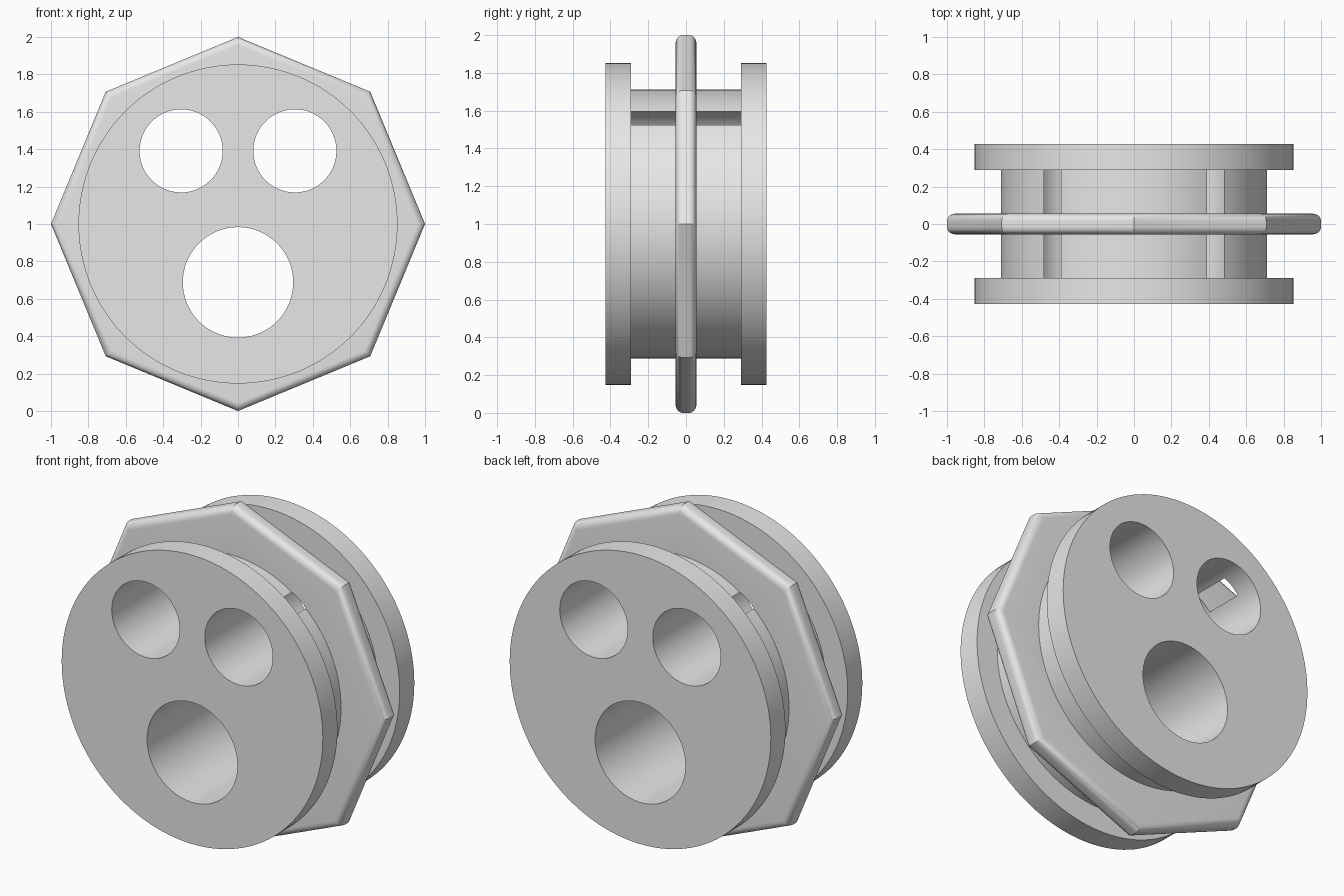
import bpy, bmesh
from math import radians
from mathutils import Matrix

cube = bpy.data.objects.get("Cube")
if cube:
    bpy.data.objects.remove(cube, do_unlink=True)

grey = bpy.data.materials.new("plain_grey")
grey.use_nodes = True
grey.diffuse_color = (0.8, 0.8, 0.8, 1)
grey.node_tree.nodes["Principled BSDF"].inputs["Base Color"].default_value = (0.8, 0.8, 0.8, 1)


def disc(name, radius, depth, x=0, y=0, z=1, sides=128, bevel=0):
    """Solid disc or prism with its axis along y and an optional rounded rim."""
    bm = bmesh.new()
    bmesh.ops.create_cone(bm, cap_ends=True, segments=sides, radius1=radius,
                          radius2=radius, depth=depth,
                          matrix=Matrix.Rotation(radians(90), 4, 'X'))
    if bevel:
        rim = [e for e in bm.edges if abs(e.verts[0].co.y - e.verts[1].co.y) < 1e-4]
        bmesh.ops.bevel(bm, geom=rim, offset=bevel, segments=8, profile=0.5,
                        affect='EDGES')
    bmesh.ops.translate(bm, verts=bm.verts, vec=(x, y, z))
    bmesh.ops.recalc_face_normals(bm, faces=bm.faces)
    mesh = bpy.data.meshes.new(name)
    bm.to_mesh(mesh)
    bm.free()
    mesh.materials.append(grey)
    ob = bpy.data.objects.new(name, mesh)
    bpy.context.collection.objects.link(ob)
    return ob


def combine(target, tool, operation):
    """Boolean the tool into the target, then discard the tool."""
    mod = target.modifiers.new(tool.name, 'BOOLEAN')
    mod.operation, mod.solver, mod.object = operation, 'EXACT', tool
    bpy.context.view_layer.objects.active = target
    bpy.ops.object.modifier_apply(modifier=mod.name)
    bpy.data.objects.remove(tool, do_unlink=True)


# Spool core with two end flanges and an octagonal middle plate
body = disc("spool_body", 0.712, 0.7)
for side in (-1, 1):
    combine(body, disc("end_flange", 0.853, 0.137, y=side * 0.3585), 'UNION')
combine(body, disc("octagon_plate", 1, 0.11, sides=8, bevel=0.04), 'UNION')

# Three through holes; the upper pair breaks slightly through the core wall
for x, z, radius in ((-0.304, 1.391, 0.222), (0.304, 1.391, 0.222), (0, 0.688, 0.295)):
    combine(body, disc("hole_cutter", radius, 2, x=x, z=z), 'DIFFERENCE')

bpy.ops.object.select_all(action='DESELECT')
body.select_set(True)
bpy.context.view_layer.objects.active = body
bpy.ops.object.shade_smooth_by_angle(angle=radians(30))
